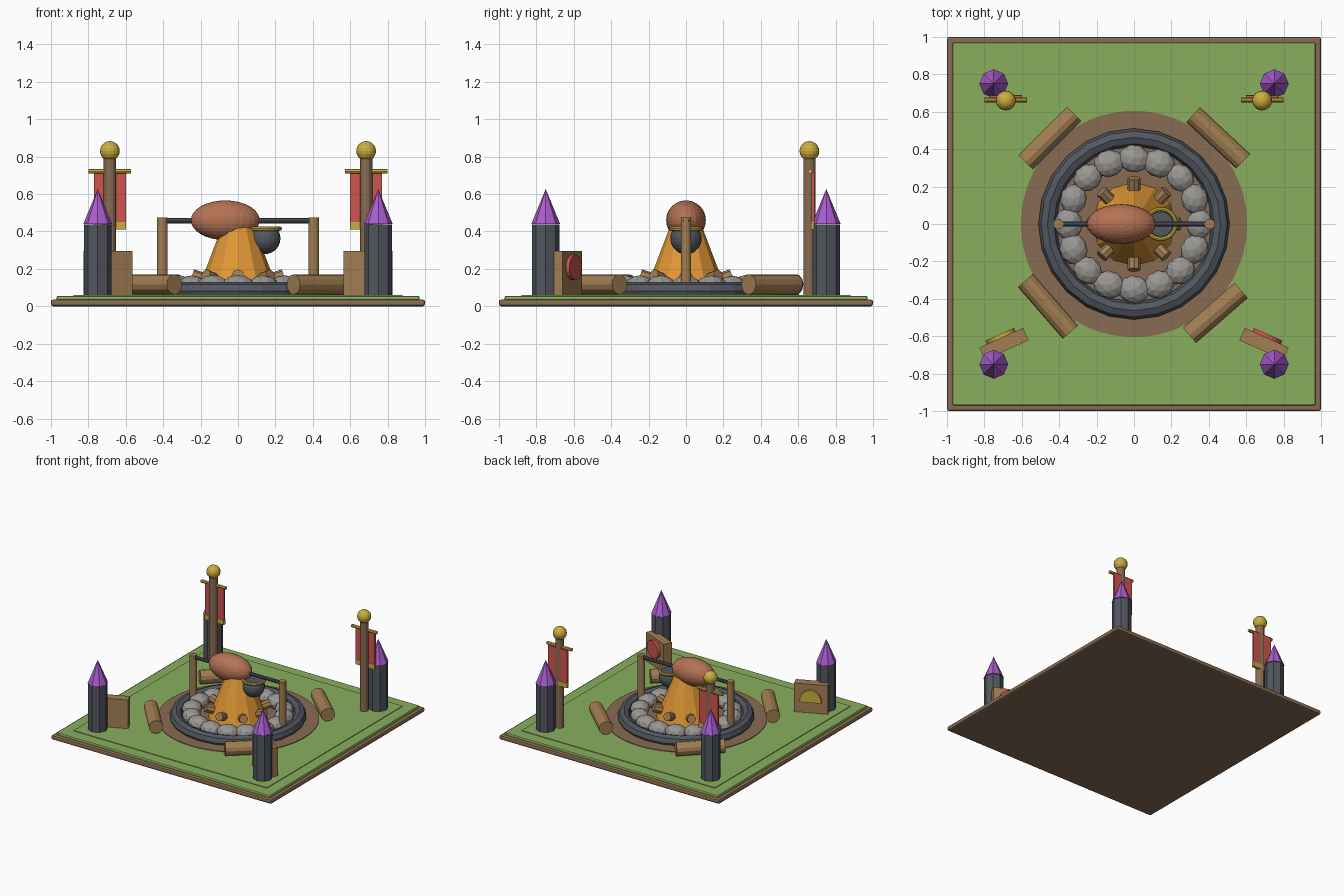
import bpy, bmesh, math, random
from math import radians, cos, sin, pi
from mathutils import Vector

random.seed(4)
cube = bpy.data.objects.get("Cube")
if cube:
    bpy.data.objects.remove(cube)


def material(name, r, g, b):
    m = bpy.data.materials.new(name)
    m.use_nodes = True
    m.diffuse_color = (r, g, b, 1)
    m.node_tree.nodes["Principled BSDF"].inputs["Base Color"].default_value = (r, g, b, 1)
    return m


grass = material("grass green", .25, .43, .11)
earth = material("earth brown", .25, .15, .085)
wood = material("light wood", .36, .21, .085)
iron = material("charcoal", .085, .095, .115)
stone = material("grey stone", .32, .31, .29)
flame = material("flame orange", .75, .31, .035)
meat = material("roast brown", .46, .17, .09)
purple = material("roof purple", .40, .11, .62)
gold = material("gold", .60, .42, .05)
red = material("banner red", .62, .09, .08)


def finish(name, mat, loc=(0, 0, 0), rot=(0, 0, 0), scale=(1, 1, 1)):
    ob = bpy.context.object
    ob.name = name
    ob.location, ob.rotation_euler, ob.scale = loc, rot, scale
    ob.data.materials.append(mat)
    return ob


def box(name, mat, loc, size, rz=0, bevel=0):
    bpy.ops.mesh.primitive_cube_add(size=1)
    ob = finish(name, mat, loc, (0, 0, rz), size)
    if bevel:
        bpy.ops.object.transform_apply(location=False, rotation=False, scale=True)
        mod = ob.modifiers.new("bevel", "BEVEL")
        mod.width, mod.segments = bevel, 2
    return ob


def rod(name, mat, a, b, r1, r2=None, sides=12):
    """Cylinder or cone running from a to b."""
    a, b = Vector(a), Vector(b)
    bpy.ops.mesh.primitive_cone_add(vertices=sides, radius1=r1,
                                    radius2=r1 if r2 is None else r2, depth=(b - a).length)
    rot = (b - a).to_track_quat('Z', 'Y').to_euler()
    return finish(name, mat, (a + b) / 2, rot)


def ball(name, mat, loc, scale, segs=16, rings=10, rot=(0, 0, 0)):
    bpy.ops.mesh.primitive_uv_sphere_add(segments=segs, ring_count=rings, radius=1)
    return finish(name, mat, loc, rot, scale)


def ring(name, mat, loc, major, minor, segs, sides):
    bpy.ops.mesh.primitive_torus_add(major_radius=major, minor_radius=minor,
                                     major_segments=segs, minor_segments=sides)
    return finish(name, mat, loc)


# Ground
box("base_slab", earth, (0, 0, .018), (2, 2, .036), bevel=.012)
box("grass_layer", grass, (0, 0, .041), (1.94, 1.94, .03), bevel=.008)
box("grass_top", grass, (0, 0, .05), (1.76, 1.76, .022))
rod("dirt_circle", earth, (0, 0, .04), (0, 0, .066), .605, sides=64)

# Fire pit
ring("pit_ring", iron, (0, 0, .083), .463, .048, 24, 8)
for i in range(16):
    a = i * pi / 8
    bpy.ops.mesh.primitive_ico_sphere_add(subdivisions=2, radius=1)
    k = random.uniform(.95, 1.05)
    finish("pit_stone", stone, (.35 * cos(a), .35 * sin(a), .11),
           (0, 0, a + random.uniform(-.2, .2)), (.073 * k, .084 * k, .056 * k))
rod("fire", flame, (0, 0, .06), (0, 0, .42), .225, .088, 12)
for i in range(8):
    a = i * pi / 4
    c, s = cos(a), sin(a)
    rod("firewood", wood, (.06 * c, .06 * s, .105), (.245 * c, .245 * s, .165), .034, sides=8)

# Spit with roast
for x in (-.405, .405):
    rod("spit_post", wood, (x, 0, .05), (x, 0, .475), .028)
rod("spit_rod", iron, (-.43, 0, .457), (.43, 0, .457), .014, sides=10)
ball("roast", meat, (-.068, 0, .46), (.184, .106, .106), 24, 16)

# Cooking pot, with its top pressed flat at the rim
pot = ball("pot", iron, (.143, 0, .363), (.084, .084, .084), 20, 14)
for v in pot.data.vertices:
    v.co.z = min(v.co.z, .62)
ring("pot_rim", gold, (.143, 0, .415), .08, .012, 24, 8)

# Log seats: centre and heading
for x, y, deg in ((-.45, .46, 45), (.45, .46, -43), (-.46, -.44, -49), (.435, -.475, 41)):
    d = Vector((cos(radians(deg)), sin(radians(deg)), 0)) * .183
    c = Vector((x, y, .117))
    rod("log_seat", wood, c - d, c + d, .054)

# Corner towers
for x in (-.75, .75):
    for y in (-.75, .75):
        rod("tower", iron, (x, y, .05), (x, y, .437), .074, sides=8)
        rod("tower_roof", purple, (x, y, .44), (x, y, .627), .077, 0, 8)

# Banners at the back
for side in (-1, 1):
    x, y = side * .685, .66
    rod("banner_pole", earth, (x, y, .05), (x, y, .8), .033)
    ball("pole_ball", gold, (x, y, .83), (.053, .053, .053))
    rod("banner_bar", gold, (x - .113, y + .003, .722), (x + .113, y + .003, .722), .013, sides=8)
    box("banner", red, (x, .68, .582), (.172, .016, .27))
    box("banner_trim", gold, (x, .68, .43), (.174, .022, .04))


def emblem(name, mat, loc, rz, start, end, height):
    """Upright disc or part disc, its face turned to local y."""
    bm = bmesh.new()
    steps = 20
    verts = []
    for i in range(steps + 1):
        t = start + (end - start) * i / steps
        if i < steps or end - start < 2 * pi - .01:
            verts.append(bm.verts.new((.083 * cos(t), 0, height * sin(t))))
    face = bm.faces.new(verts)
    out = bmesh.ops.extrude_face_region(bm, geom=[face])
    new = [g for g in out["geom"] if isinstance(g, bmesh.types.BMVert)]
    bmesh.ops.translate(bm, verts=new, vec=(0, .026, 0))
    bmesh.ops.recalc_face_normals(bm, faces=bm.faces[:])
    me = bpy.data.meshes.new(name)
    bm.to_mesh(me)
    bm.free()
    ob = bpy.data.objects.new(name, me)
    bpy.context.collection.objects.link(ob)
    ob.location, ob.rotation_euler = loc, (0, 0, rz)
    me.materials.append(mat)


# Wooden stands with emblems at the front corners
for side in (-1, 1):
    rz = -side * radians(24)
    c = Vector((side * .695, -.641, .173))
    box("stand", wood, c, (.256, .072, .245), rz)
    face = c + Vector((-sin(rz), cos(rz), 0)) * .03
    if side > 0:
        emblem("red_emblem", red, face + Vector((0, 0, .035)), rz, 0, 2 * pi, .068)
    else:
        emblem("gold_emblem", gold, face + Vector((0, 0, -.02)), rz, 0, pi, .1)
